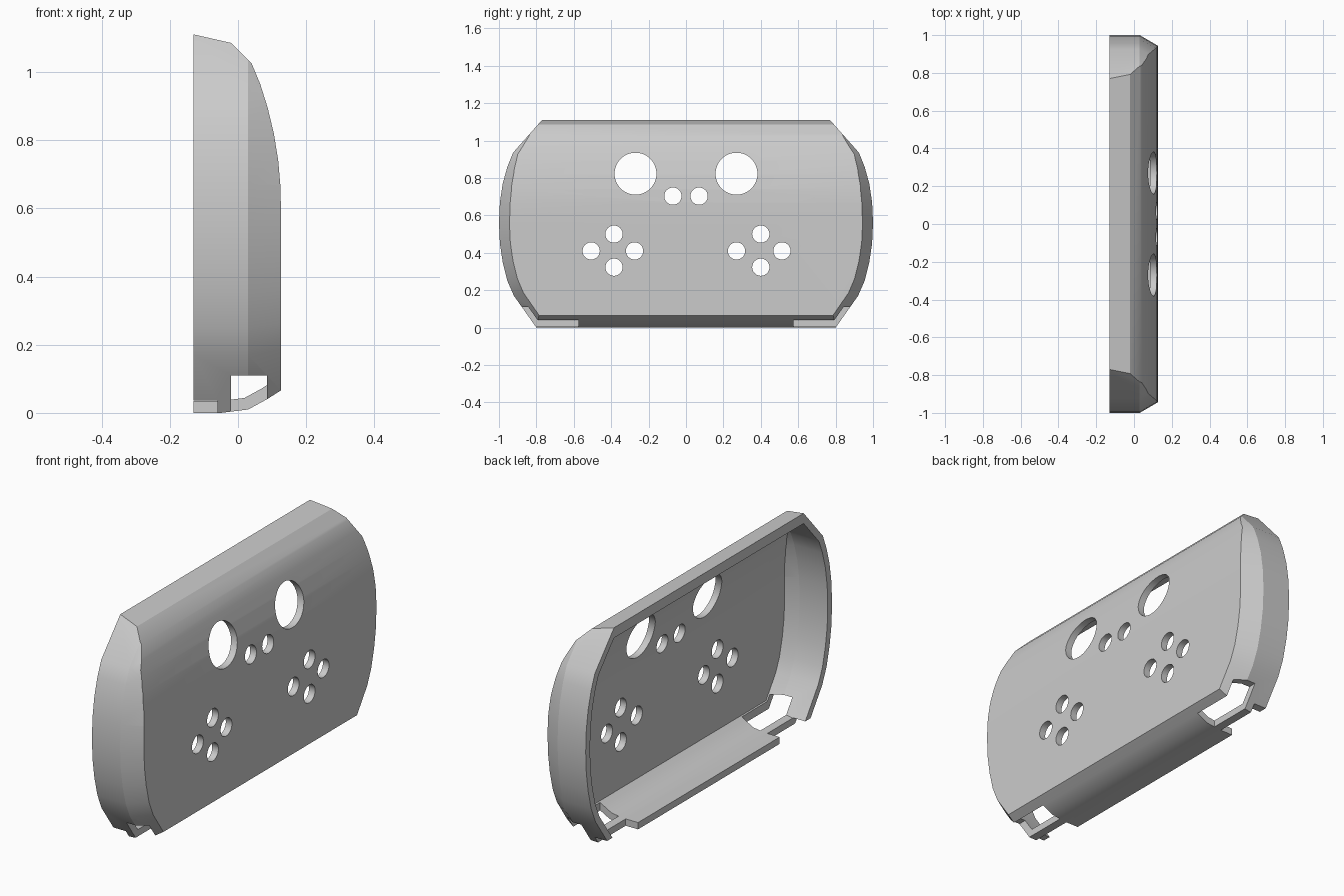
import bpy, bmesh, math
from mathutils import Vector

if "Cube" in bpy.data.objects:
    bpy.data.objects.remove(bpy.data.objects["Cube"], do_unlink=True)

WALL = 0.035
BACK, RIM, FACE = -0.13, 0.03, 0.126

grey = bpy.data.materials.new("grey plastic")
grey.use_nodes = True
grey.diffuse_color = (0.6, 0.6, 0.6, 1)
grey.node_tree.nodes["Principled BSDF"].inputs["Base Color"].default_value = (0.6, 0.6, 0.6, 1)


def loft(name, rings):
    """Closed solid through a list of equal-length rings."""
    bm = bmesh.new()
    rows = [[bm.verts.new(p) for p in ring] for ring in rings]
    for a, b in zip(rows, rows[1:]):
        for i in range(len(a)):
            j = (i + 1) % len(a)
            bm.faces.new((a[i], a[j], b[j], b[i]))
    bm.faces.new(rows[0])
    bm.faces.new(rows[-1])
    bmesh.ops.recalc_face_normals(bm, faces=bm.faces)
    mesh = bpy.data.meshes.new(name)
    bm.to_mesh(mesh)
    bm.free()
    mesh.materials.append(grey)
    obj = bpy.data.objects.new(name, mesh)
    bpy.context.collection.objects.link(obj)
    return obj


def box(name, x0, x1, y0, y1, z0, z1):
    return loft(name, [[(x, y0, z0), (x, y1, z0), (x, y1, z1), (x, y0, z1)] for x in (x0, x1)])


def boolean(target, tool, operation):
    """Apply a boolean and throw the tool away."""
    mod = target.modifiers.new(operation, "BOOLEAN")
    mod.operation, mod.solver, mod.object = operation, "EXACT", tool
    bpy.ops.object.select_all(action="DESELECT")
    bpy.context.view_layer.objects.active = target
    target.select_set(True)
    bpy.ops.object.modifier_apply(modifier=mod.name)
    bpy.data.objects.remove(tool, do_unlink=True)


def inset(points, d):
    """Move every side of a clockwise polygon inwards by d."""
    pts = [Vector(p) for p in points]
    result = []
    for i, p in enumerate(pts):
        a = (p - pts[i - 1]).normalized()
        b = (pts[(i + 1) % len(pts)] - p).normalized()
        na, nb = Vector((a.y, -a.x)), Vector((b.y, -b.x))
        result.append(p + (na + nb) * (d / (1 + na.dot(nb))))
    return result


# Side profile (x, z), clockwise from the open back at the top
profile = [(BACK, 1.11), (-0.02, 1.085), (0.04, 1.025), (0.065, 0.965), (0.087, 0.895),
           (0.105, 0.82), (0.118, 0.74), (0.124, 0.67), (FACE, 0.6),
           (FACE, 0.066), (0.085, 0.04), (0.03, 0.01), (-0.05, 0.0), (BACK, 0.0)]

# Half of the face outline (y, z), top to bottom, then mirrored
half = [(0.77, 1.11), (0.925, 0.935), (0.955, 0.86), (0.98, 0.77), (0.995, 0.67), (1.0, 0.56),
        (0.995, 0.45), (0.98, 0.35), (0.955, 0.25), (0.92, 0.17), (0.8, 0.0)]
outline = half + [(-y, z) for y, z in reversed(half)]


def body(name, prof, ring):
    """Profile swept across the width, trimmed by the tapering outline."""
    solid = loft(name, [[(x, y, z) for x, z in prof] for y in (-1.1, 1.1)])
    rings = []
    for x in (-0.4, RIM, 0.15):
        t = max(0, (x - RIM) / (FACE - RIM))
        sy, sz = 1 - 0.056 * t, 1 - 0.04 * t
        rings.append([(x, y * sy, 0.55 + (z - 0.55) * sz) for y, z in ring])
    boolean(solid, loft("outline_trim", rings), "INTERSECT")
    return solid


shell = body("front_shell", profile, outline)

# Hollow the shell through its open back
inner = inset(profile, WALL)
inner[0].x = inner[-1].x = -0.3
boolean(shell, body("cavity", inner, inset(outline, WALL)), "DIFFERENCE")

# Round openings in the face: (y, z, radius)
holes = [(0.4, 0.5), (0.27, 0.41), (0.513, 0.41), (0.4, 0.323),
         (-0.385, 0.5), (-0.275, 0.41), (-0.507, 0.41), (-0.385, 0.323),
         (0.07, 0.703), (-0.07, 0.703)]
holes = [(y, z, 0.046) for y, z in holes] + [(s * 0.27, 0.823, 0.112) for s in (1, -1)]
for y, z, r in holes:
    ring = [(y + r * math.cos(a), z + r * math.sin(a))
            for a in (math.tau * i / 48 for i in range(48))]
    boolean(shell, loft("hole_cutter", [[(x, u, v) for u, v in ring] for x in (0, 0.3)]), "DIFFERENCE")

# Bottom corner windows and the notches behind them
for s in (1, -1):
    y0, y1 = sorted((s * 0.575, s * 1.2))
    boolean(shell, box("corner_window_cutter", -0.02, 0.085, y0, y1, -0.1, 0.11), "DIFFERENCE")
    boolean(shell, box("corner_notch_cutter", -0.3, -0.06, y0, y1, -0.1, 0.036), "DIFFERENCE")

bpy.ops.object.select_all(action="DESELECT")
bpy.context.view_layer.objects.active = shell
shell.select_set(True)
bpy.ops.object.shade_smooth_by_angle(angle=math.radians(25))
